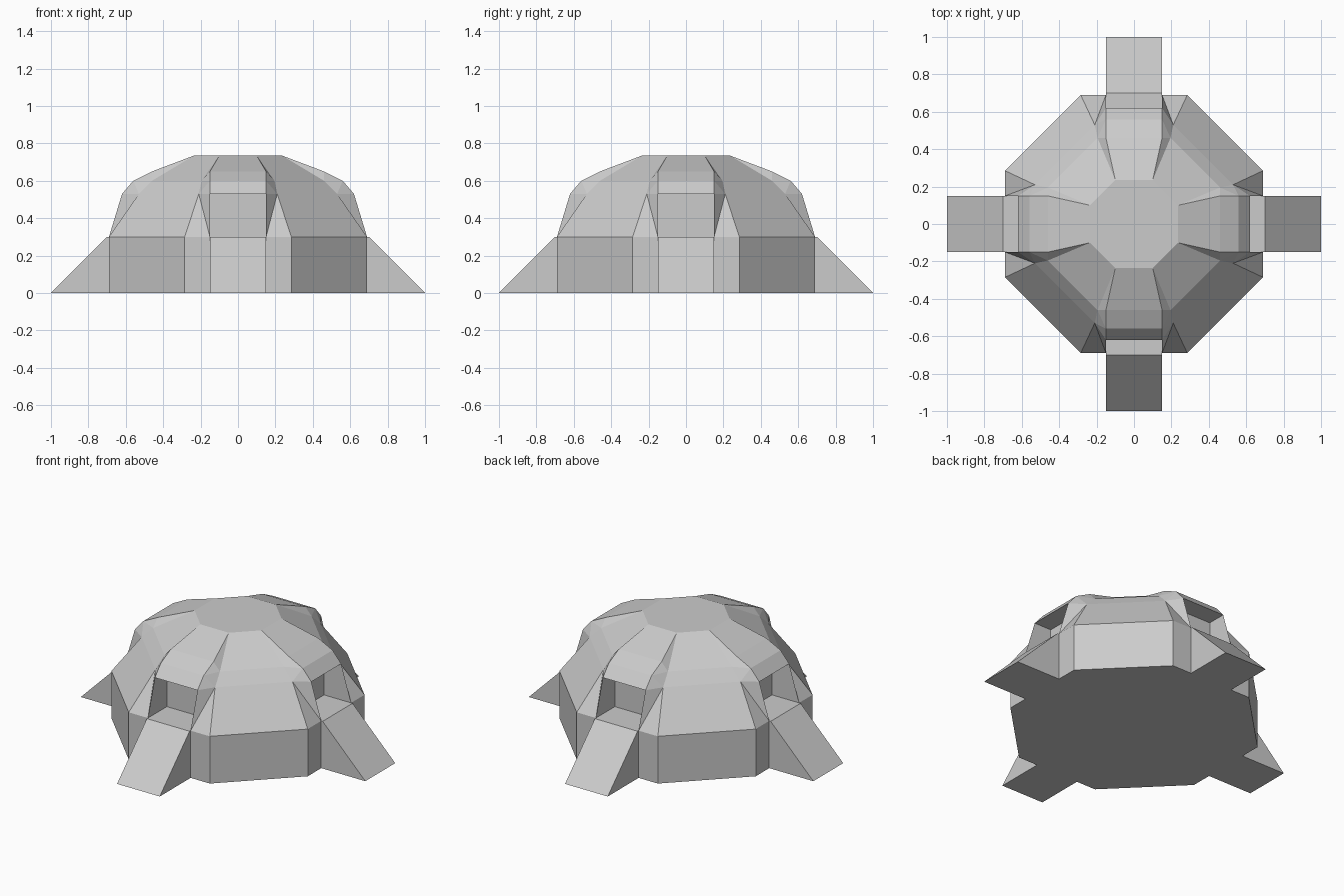
import bpy, bmesh
from mathutils import Matrix, Vector
from math import pi

if "Cube" in bpy.data.objects:
    bpy.data.objects.remove(bpy.data.objects["Cube"])


def make_object(name, bm):
    bmesh.ops.remove_doubles(bm, verts=bm.verts, dist=0.001)
    bmesh.ops.recalc_face_normals(bm, faces=bm.faces)
    mesh = bpy.data.meshes.new(name)
    bm.to_mesh(mesh)
    bm.free()
    obj = bpy.data.objects.new(name, mesh)
    bpy.context.collection.objects.link(obj)
    return obj


def face(bm, pts):
    return bm.faces.new([bm.verts.new(p) for p in pts])


def octagon(a, b, z):
    # corners of an octagon whose sides lie at distance a with half length b
    return [(b, -a, z), (a, -b, z), (a, b, z), (b, a, z),
            (-b, a, z), (-a, b, z), (-a, -b, z), (-b, -a, z)]


W = 0.15                     # half width of doorways and ramps
BASE_H, DOOR_H, TOP_H = 0.30, 0.53, 0.735
R, C = 0.69, 0.285           # base octagon

# Octagonal foundation
bm = bmesh.new()
f = face(bm, octagon(R, C, 0))
ext = bmesh.ops.extrude_face_region(bm, geom=[f], use_keep_orig=True)
bmesh.ops.translate(bm, vec=(0, 0, BASE_H),
                    verts=[v for v in ext["geom"] if isinstance(v, bmesh.types.BMVert)])
make_object("foundation", bm)

# Ramp on each side
for i, side in enumerate(("front", "right", "back", "left")):
    bm = bmesh.new()
    f = face(bm, [(-W, -R, 0), (-W, -1, 0), (-W, -0.70, BASE_H), (-W, -R, BASE_H)])
    ext = bmesh.ops.extrude_face_region(bm, geom=[f], use_keep_orig=True)
    bmesh.ops.translate(bm, vec=(2 * W, 0, 0),
                        verts=[v for v in ext["geom"] if isinstance(v, bmesh.types.BMVert)])
    bm.transform(Matrix.Rotation(i * pi / 2, 4, "Z"))
    make_object(side + "_ramp", bm)

# Dome with hooded doorway recesses: one quarter, repeated four times
ring = [(C, -R, BASE_H), (0.21, -0.53, DOOR_H), (0.195, -0.46, 0.60), (0.10, -0.235, TOP_H)]
hood = [(W, -R, BASE_H), (W, -0.62, DOOR_H), (W, -0.56, 0.60), (W, -0.46, 0.65), ring[3]]
BACK = -0.50
back_low, back_high = (W, BACK, BASE_H), (W, BACK, DOOR_H)


def flip(p):
    return (-p[0], p[1], p[2])


def diagonal(p):
    return (-p[1], -p[0], p[2])


bm = bmesh.new()
for i in range(4):
    q = bmesh.new()
    # corner panels of the dome
    for a, b in zip(ring, ring[1:]):
        face(q, [a, diagonal(a), diagonal(b), b])
    # hood roof
    for a, b in zip(hood[1:], hood[2:]):
        face(q, [flip(a), a, b, flip(b)])
    # hood flanks and doorway side walls
    for m in (lambda p: p, flip):
        for pts in ([hood[0], ring[0], ring[1]],
                    [hood[0], ring[1], hood[1]],
                    [hood[1], ring[1], hood[2]],
                    [hood[2], ring[1], ring[2]],
                    [hood[2], ring[2], hood[3]],
                    [hood[3], ring[2], ring[3]],
                    [hood[0], hood[1], back_high, back_low]):
            face(q, [m(p) for p in pts])
    # doorway ceiling and back wall
    face(q, [hood[1], flip(hood[1]), flip(back_high), back_high])
    face(q, [back_high, flip(back_high), flip(back_low), back_low])
    rot = Matrix.Rotation(i * pi / 2, 4, "Z")
    for f in q.faces:
        face(bm, [rot @ Vector(v.co) for v in f.verts])
    q.free()
# flat roof cap
face(bm, octagon(0.235, 0.10, TOP_H))
make_object("dome", bm)
